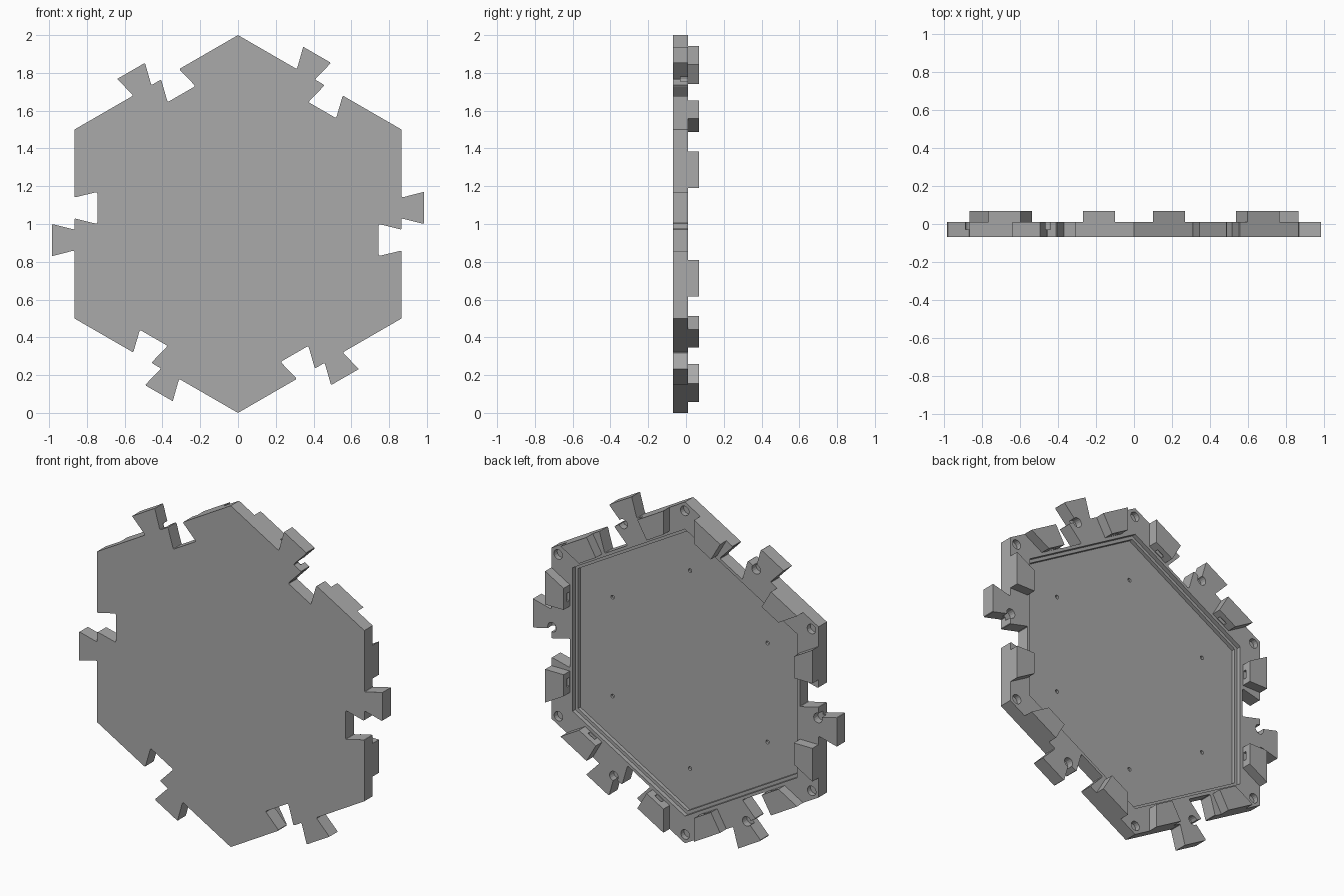
import bpy, bmesh
from math import cos, sin, pi, sqrt

old = bpy.data.objects.get("Cube")
if old:
    bpy.data.objects.remove(old, do_unlink=True)

APOTHEM = sqrt(3) / 2
FRONT, RIM, BACK = -0.0675, 0.01, 0.0675

grey = bpy.data.materials.new("plain grey")
grey.use_nodes = True
colour = (0.4, 0.4, 0.4, 1)
grey.diffuse_color = colour
grey.node_tree.nodes["Principled BSDF"].inputs["Base Color"].default_value = colour


def place(a, t, side):
    """Point at distance a from the centre and t along a hexagon side."""
    c, s = cos(side * pi / 3), sin(side * pi / 3)
    return a * c - t * s, 1 + a * s + t * c


def circle(a, t, r, side, n=16):
    return [place(a + r * cos(2 * pi * i / n), t + r * sin(2 * pi * i / n), side)
            for i in range(n)]


def hexagon(apothem):
    return [place(apothem, -apothem / sqrt(3), k) for k in range(6)]


def prisms(name, outlines, y0, y1, rounding=0):
    """Extrude flat outlines from y0 to y1 into one object."""
    bm = bmesh.new()
    for outline in outlines:
        bm.faces.new([bm.verts.new((x, y0, z)) for x, z in outline])
    if rounding:
        soft = [v for v in bm.verts
                if (v.co.x ** 2 + (v.co.z - 1) ** 2) < 0.99 ** 2 + 0.005
                and min(abs(v.co.x - x) + abs(v.co.z - z)
                        for x, z in hexagon(APOTHEM)) > 0.01]
        bmesh.ops.bevel(bm, geom=soft, offset=rounding, segments=3,
                        profile=0.5, affect='VERTICES')
    ext = bmesh.ops.extrude_face_region(bm, geom=bm.faces[:])
    for v in ext["geom"]:
        if isinstance(v, bmesh.types.BMVert):
            v.co.y = y1
    bmesh.ops.recalc_face_normals(bm, faces=bm.faces[:])
    mesh = bpy.data.meshes.new(name)
    bm.to_mesh(mesh)
    bm.free()
    mesh.materials.append(grey)
    ob = bpy.data.objects.new(name, mesh)
    bpy.context.collection.objects.link(ob)
    return ob


def cut(target, cutter):
    mod = target.modifiers.new("cut", 'BOOLEAN')
    mod.operation = 'DIFFERENCE'
    mod.solver = 'EXACT'
    mod.object = cutter
    bpy.context.view_layer.objects.active = target
    bpy.ops.object.modifier_apply(modifier=mod.name)
    bpy.data.objects.remove(cutter, do_unlink=True)


# Tile body: each side has one dovetail socket and one dovetail tab
side_profile = [
    (APOTHEM, -0.5),
    (APOTHEM, -0.14), (0.745, -0.17), (0.745, 0.0), (APOTHEM, -0.03),
    (APOTHEM, 0.03), (0.985, 0.0), (0.985, 0.17), (APOTHEM, 0.14),
]
outline = [place(a, t, k) for k in range(6) for a, t in side_profile]
body = prisms("tile_body", [outline], FRONT, RIM, rounding=0.008)

# Stepped recess in the back
cut(body, prisms("recess_upper", [hexagon(0.728)], -0.015, 0.1))
cut(body, prisms("recess_lower", [hexagon(0.71)], -0.037, 0.1))

# Round slots beside the tabs, shallow pits at the corners, screw holes
cut(body, prisms("tab_slots", [circle(0.862, 0.035, 0.028, k) for k in range(6)],
                 -0.03, 0.1))
cut(body, prisms("corner_pits", [circle(0.82, -0.475, 0.028, k) for k in range(6)],
                 -0.02, 0.1))
cut(body, prisms("screw_holes", [circle(0.502, 0.29, 0.011, k) for k in range(6)],
                 -0.05, 0.1))

# Raised blocks: two per side, with the corner end cut toward the centre
inner = APOTHEM - 0.12
block_profile = [(APOTHEM, 0.19), (APOTHEM, 0.385), (inner, 0.316), (inner, 0.19)]
blocks = prisms("rim_blocks",
                [[place(a, m * t, k) for a, t in block_profile]
                 for k in range(6) for m in (1, -1)],
                RIM - 0.005, BACK)

# Small slots in the inner faces of the blocks
slot_profile = [(inner - 0.02, 0.225), (inner + 0.02, 0.225),
                (inner + 0.02, 0.275), (inner - 0.02, 0.275)]
cut(blocks, prisms("block_slots",
                   [[place(a, m * t, k) for a, t in slot_profile]
                    for k in range(6) for m in (1, -1)],
                   0.015, 0.035))
